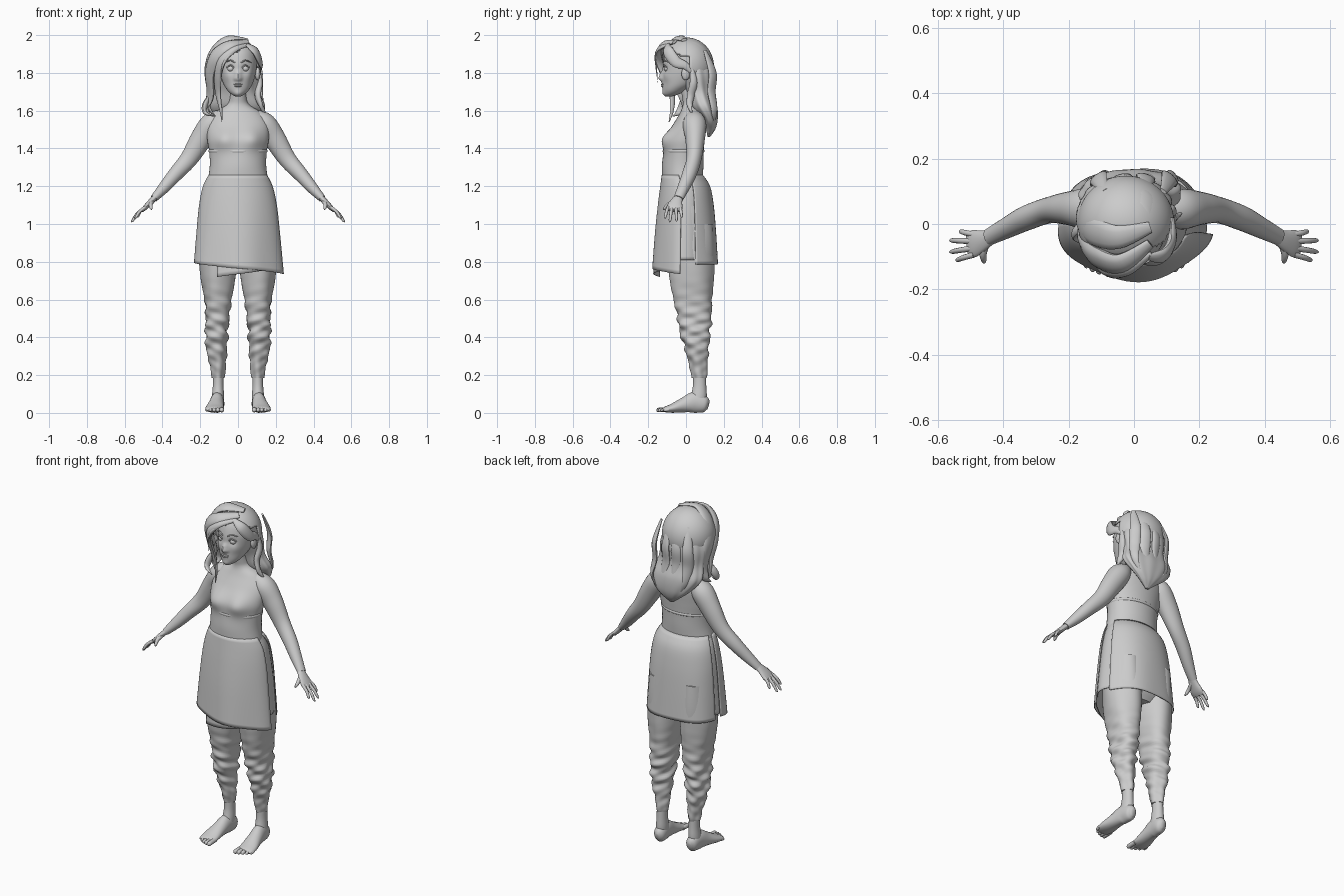
import bpy, bmesh
from math import sin, cos, pi, radians, exp, sqrt
from mathutils import Vector as V

HEAD = V((-.01, .01, 1.81))


def finish(bm, name, mirror=False, thick=0):
    bmesh.ops.recalc_face_normals(bm, faces=bm.faces)
    me = bpy.data.meshes.new(name)
    bm.to_mesh(me)
    bm.free()
    ob = bpy.data.objects.new(name, me)
    bpy.context.collection.objects.link(ob)
    if thick:
        ob.modifiers.new("thickness", 'SOLIDIFY').thickness = thick
    if mirror:
        ob.modifiers.new("mirror", 'MIRROR')
    return ob


def spline(keys, k):
    """Catmull-Rom resampling of rows of numbers."""
    out, n = [], len(keys)
    for i in range(n - 1):
        a, b, c, d = (keys[min(max(i + j, 0), n - 1)] for j in (-1, 0, 1, 2))
        for s in range(k):
            t = s / k
            out.append([.5 * (2*q + (r-p)*t + (2*p-5*q+4*r-u)*t*t + (3*q-p-3*r+u)*t**3)
                        for p, q, r, u in zip(a, b, c, d)])
    return out + [list(keys[-1])]


def sweep(name, keys, side=None, axis=None, n=20, k=5, mirror=False, bumps=(), wrinkle=None, ripple=(0, 0)):
    """Skin elliptical sections (x, y, z, half width, half depth)."""
    rows = spline(keys, k)
    pts = [V(r[:3]) for r in rows]
    bm, rings = bmesh.new(), []
    for i, r in enumerate(rows):
        t = V(axis) if axis else (pts[min(i+1, len(pts)-1)] - pts[max(i-1, 0)]).normalized()
        s = V(side) if side else t.cross(pts[i] - HEAD)
        s = (s - t * s.dot(t)).normalized()
        u = t.cross(s)
        ring = []
        for j in range(n):
            a = 2 * pi * j / n
            m = 1 + ripple[0] * sin(ripple[1] * a + 3 * pts[i].z)
            p = pts[i] + s * max(r[3], .001) * cos(a) * m + u * max(r[4], .001) * sin(a) * m
            if wrinkle:
                p += (s * cos(a) + u * sin(a)) * wrinkle(p, a)
            for c, rad, d in bumps:
                p += V(d) * exp(-((p - V(c)).length / rad) ** 2)
            ring.append(bm.verts.new(p))
        rings.append(ring)
    for r0, r1 in zip(rings, rings[1:]):
        for j in range(n):
            bm.faces.new((r0[j], r0[(j+1) % n], r1[(j+1) % n], r1[j]))
    bm.faces.new(rings[0])
    bm.faces.new(rings[-1])
    return finish(bm, name, mirror)


def ball(name, c, size, mirror=False, cut=None, seg=24, thick=0):
    bm = bmesh.new()
    bmesh.ops.create_uvsphere(bm, u_segments=seg, v_segments=seg * 2 // 3, radius=1)
    for v in bm.verts:
        v.co = V([a + b * q for a, b, q in zip(c, size, v.co)])
    if cut:
        bmesh.ops.delete(bm, geom=[v for v in bm.verts if cut(*v.co)], context='VERTS')
    return finish(bm, name, mirror, thick)


def lock(name, pts, w, th):
    """Flat tapered hair lock lying against the head."""
    m = len(pts) - 1
    prof = lambda f: max(.08, min(1, 1.6 * sqrt(max(0, f + .05))) * (1 - f ** 3))
    sweep(name, [(*p, w * prof(i/m), th * prof(i/m)) for i, p in enumerate(pts)], n=12, k=8)


Z, X, Y = (0, 0, 1), (1, 0, 0), (0, 1, 0)

# torso and neck, with bust
bust = [((s * .075, -.11, 1.455), .06, (s * .004, -.032, 0)) for s in (1, -1)]
sweep("torso", [(0, -.02, 1.2, .165, .105), (0, -.018, 1.3, .15, .11), (0, -.012, 1.38, .152, .106),
                (0, -.003, 1.45, .163, .102), (0, .02, 1.53, .16, .085), (0, .035, 1.59, .122, .066),
                (0, .035, 1.63, .062, .052), (0, .025, 1.67, .045, .045), (0, .01, 1.75, .043, .045)],
      X, Z, n=48, k=7, bumps=bust)
sweep("top_hem", [(0, -.014, 1.378, .152, .107), (0, -.013, 1.384, .156, .111), (0, -.013, 1.392, .155, .109),
                  (0, -.012, 1.396, .15, .104)], X, Z, n=48, k=2)

# head with nose, eye sockets, cheeks and chin
face = [((0, -.128, 1.772), .016, (0, -.026, 0)), ((0, -.125, 1.795), .014, (0, -.012, 0)),
        ((0, -.125, 1.735), .022, (0, -.006, 0)), ((0, -.11, 1.692), .02, (0, -.008, 0))]
for s in (1, -1):
    face += [((s * .038, -.114, 1.822), .02, (0, .01, 0)), ((s * .055, -.095, 1.78), .025, (0, -.005, 0)),
             ((s * .012, -.128, 1.768), .008, (s * .004, -.004, 0))]
sweep("head", [(0, -.09, 1.675, .012, .015), (0, -.076, 1.688, .036, .04), (0, -.058, 1.71, .058, .063),
               (0, -.032, 1.745, .078, .09), (0, -.012, 1.8, .094, .112), (0, 0, 1.86, .1, .12),
               (0, .008, 1.92, .09, .108), (0, .01, 1.965, .05, .06), (0, .01, 1.972, .01, .01)],
      X, Z, n=64, k=7, bumps=face)
ball("eye", (.038, -.0985, 1.822), (.019, .018, .016), True)
ball("upper_lip", (0, -.124, 1.739), (.024, .009, .005))
ball("lower_lip", (0, -.123, 1.731), (.02, .01, .006))
sweep("eyelid", [(.016, -.112, 1.82, .003, .002), (.036, -.117, 1.84, .004, .004), (.062, -.101, 1.828, .003, .002)],
      Z, n=8, mirror=True)
sweep("eyebrow", [(.014, -.122, 1.853, .003, .002), (.04, -.116, 1.866, .004, .004), (.07, -.095, 1.855, .002, .002)],
      Z, n=8, mirror=True)
ball("ear", (.104, -.002, 1.795), (.014, .022, .034), True)

# hair shell, open at the face
ball("hair_cap", (-.025, .005, 1.835), (.148, .143, .152), seg=64, thick=.008,
     cut=lambda x, y, z: z < 1.74 or (y < .015 and x > -.11 and z < 1.94 - .75 * abs(x - .04)))
sweep("back_hair", [(-.025, .03, 1.93, .09, .08), (-.025, .05, 1.8, .138, .094), (-.022, .07, 1.7, .138, .072),
                    (-.01, .095, 1.62, .155, .07), (.005, .125, 1.55, .115, .042), (.01, .13, 1.5, .06, .024),
                    (.01, .12, 1.46, .01, .006)], X, Z, n=72, k=7, ripple=(.02, 11))
# big sweep from the parting to one side
lock("side_sweep", [(.05, -.06, 1.965), (-.04, -.12, 1.945), (-.115, -.1, 1.89), (-.148, -.055, 1.8),
                    (-.145, -.02, 1.7), (-.155, .0, 1.62), (-.12, -.03, 1.57)], .048, .024)
lock("front_sweep", [(.055, -.09, 1.95), (-.02, -.142, 1.925), (-.08, -.145, 1.87), (-.105, -.115, 1.79),
                     (-.105, -.075, 1.69), (-.09, -.075, 1.6), (-.085, -.09, 1.54)], .026, .016)
lock("loose_strand", [(.03, -.12, 1.94), (-.04, -.158, 1.9), (-.08, -.158, 1.84), (-.09, -.15, 1.75)], .008, .006)
lock("crown_sweep", [(.05, -.01, 1.975), (-.05, -.04, 1.98), (-.125, -.02, 1.92), (-.16, .02, 1.82),
                     (-.15, .05, 1.7), (-.16, .05, 1.62), (-.17, .01, 1.585)], .05, .02)
lock("curl", [(-.13, .0, 1.7), (-.17, -.015, 1.64), (-.175, -.04, 1.59), (-.12, -.07, 1.57)], .022, .014)
# other side, tucked behind the ear
lock("tucked_sweep", [(.045, -.1, 1.95), (.09, -.095, 1.915), (.115, -.055, 1.86), (.118, .0, 1.835),
                      (.11, .05, 1.78)], .034, .016)
lock("shoulder_lock", [(.11, .03, 1.83), (.115, .04, 1.75), (.105, .025, 1.68), (.125, .02, 1.62),
                       (.15, .04, 1.575)], .024, .018)
for i in range(4):
    x = -.09 + .06 * i
    lock("back_lock", [(x, .1, 1.92), (x * 1.2, .14, 1.8), (x * 1.2, .135, 1.7), (x * 1.2 + .01, .15, 1.6),
                       (x * .7 + .01, .145, 1.49 + abs(x) * .3)], .034, .014)

# arms and hands
sweep("arm", [(.09, .04, 1.575, .04, .035), (.14, .045, 1.53, .062, .06), (.195, .048, 1.45, .052, .058),
              (.26, .042, 1.345, .04, .047), (.33, .018, 1.265, .038, .039), (.39, -.012, 1.195, .032, .031),
              (.445, -.04, 1.135, .026, .02)], Y, n=28, k=6, mirror=True)
sweep("palm", [(.43, -.034, 1.15, .02, .015), (.46, -.05, 1.12, .031, .015), (.49, -.06, 1.088, .042, .013),
               (.508, -.064, 1.07, .036, .008)], Y, n=20, mirror=True)
for y0, tip in ((-.094, (.546, -.112, 1.03)), (-.074, (.565, -.086, 1.01)),
                (-.053, (.565, -.05, 1.014)), (-.032, (.535, -.022, 1.035))):
    a, b = V((.49, y0, 1.09)), V(tip)
    mid = a.lerp(b, .5) + V((.004, 0, .005))
    sweep("finger", [(*a, .009, .009), (*mid, .0085, .0085), (*a.lerp(b, .88), .007, .007), (*b, .002, .002)],
          Y, n=10, k=4, mirror=True)
sweep("thumb", [(.45, -.05, 1.125, .012, .012), (.462, -.09, 1.105, .011, .011), (.46, -.112, 1.085, .008, .008),
                (.458, -.12, 1.075, .002, .002)], X, n=10, k=4, mirror=True)


# loose trousers
def folds(p, a):
    f = exp(-((p.z - .43) / .16) ** 2)
    return f * (.006 * sin(75 * p.z + 2.2 * sin(a) + a) + .004 * sin(120 * p.z - 3 * a)) + .003 * sin(4 * a + 9 * p.z)


sweep("trouser_hips", [(0, -.02, 1.24, .155, .1), (0, 0, 1.15, .185, .125), (0, .015, 1.0, .2, .13),
                       (0, .025, .85, .19, .115), (0, .03, .78, .12, .07)], X, Z, n=40)
sweep("trouser_leg", [(.1, .02, 1.0, .095, .12), (.105, .026, .85, .1, .122), (.106, .03, .72, .092, .118),
                      (.106, .036, .6, .074, .104), (.108, .045, .5, .064, .092), (.113, .048, .42, .06, .08),
                      (.113, .058, .33, .053, .06), (.106, .065, .25, .04, .046), (.105, .07, .2, .034, .04),
                      (.105, .07, .185, .031, .037)], X, Z, n=40, k=10, mirror=True, wrinkle=folds)

# feet
sweep("ankle", [(.105, .07, .24, .028, .034), (.105, .072, .15, .028, .035), (.106, .068, .09, .032, .042),
                (.108, .06, .04, .032, .045)], X, Z, mirror=True)
sweep("foot", [(.105, .12, .04, .012, .02), (.105, .1, .045, .032, .043), (.11, .045, .055, .036, .055),
               (.116, -.01, .042, .041, .04), (.123, -.07, .025, .049, .025), (.124, -.11, .018, .047, .015),
               (.124, -.122, .016, .035, .008)], X, n=24, mirror=True)
for i in range(5):
    x, r, tip = .086 + .02 * i, .013 - .0012 * i, -.157 + .004 * i * i * .6
    sweep("toe", [(x, -.09, .018, r, r), (x, tip + .018, .016, r, r), (x, tip + .006, .013, r * .8, r * .8),
                  (x, tip, .012, r * .2, r * .2)], X, n=10, k=3, mirror=True)

# wrap skirt of overlapping panels: half width, depth and centre by height
SHAPE = spline([(1.262, .155, .108, -.02), (1.2, .186, .132, -.004), (1.1, .207, .148, 0),
                (.95, .222, .162, 0), (.7, .242, .178, 0)], 8)


def skirt_point(a, z, scale):
    r = min(SHAPE, key=lambda q: abs(q[0] - z))
    i = min(max(SHAPE.index(r) - (r[0] < z), 0), len(SHAPE) - 2)
    p, q = SHAPE[i], SHAPE[i + 1]
    f = (p[0] - z) / (p[0] - q[0])
    w, d, c = (p[j] + (q[j] - p[j]) * f for j in (1, 2, 3))
    m = scale * (1 + .03 * (1.26 - z) * 2 * sin(5 * a + 1))
    return V((w * sin(a) * m, c - d * cos(a) * m, z))


def panel(name, a0, a1, hem0, hem1, scale=1, cols=36, rows=24):
    bm, grid = bmesh.new(), []
    for i in range(cols + 1):
        f = i / cols
        hem = hem0 + (hem1 - hem0) * f
        grid.append([bm.verts.new(skirt_point(radians(a0 + (a1 - a0) * f), 1.26 + (hem - 1.26) * j / rows, scale))
                     for j in range(rows + 1)])
    for g, h in zip(grid, grid[1:]):
        for j in range(rows):
            bm.faces.new((g[j], h[j], h[j+1], g[j+1]))
    finish(bm, name, thick=.004)


panel("skirt_front", -92, 80, .80, .735)
panel("skirt_underlap", -30, 70, .72, .77, .96)
panel("skirt_back", 108, 256, .785, .79)
panel("skirt_side", 60, 125, .81, .81, .94)
panel("skirt_side", -125, -60, .81, .81, .94)

# smooth shading with crisp edges
bpy.ops.object.select_all(action='SELECT')
bpy.context.view_layer.objects.active = bpy.context.selected_objects[0]
bpy.ops.object.shade_smooth_by_angle(angle=radians(45))
